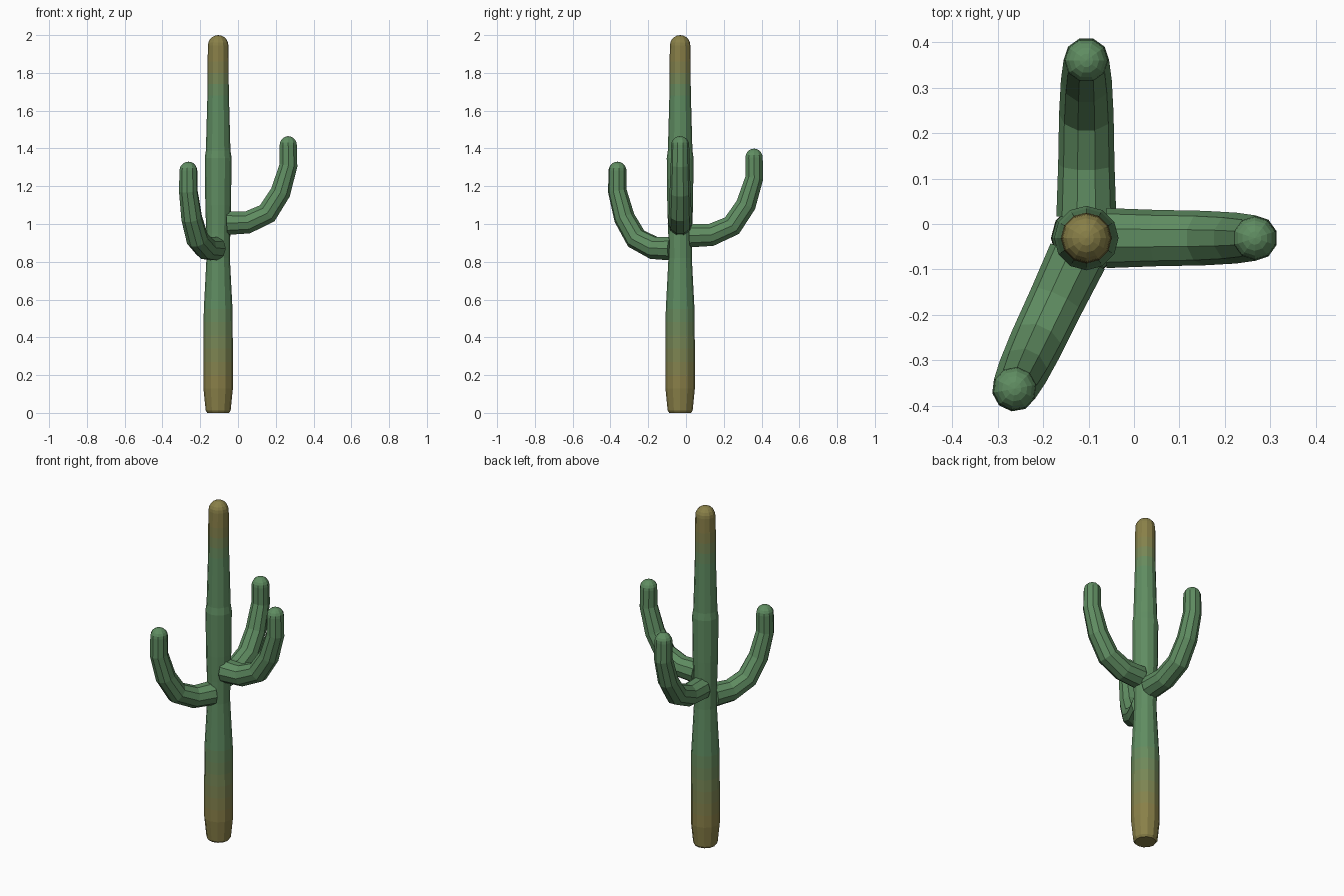
import bpy, bmesh
from math import sin, cos, pi, atan2
from mathutils import Vector

if "Cube" in bpy.data.objects:
    bpy.data.objects.remove(bpy.data.objects["Cube"])

BASE = Vector((-0.105, -0.031, 0))   # trunk axis
GREEN = Vector((0.115, 0.265, 0.12))
OLIVE = Vector((0.25, 0.215, 0.065))

# Shades from green to dry olive
shades = []
for i in range(7):
    m = bpy.data.materials.new("cactus_shade_%d" % i)
    m.diffuse_color = (*GREEN.lerp(OLIVE, i / 6), 1)
    m.use_nodes = True
    m.node_tree.nodes["Principled BSDF"].inputs["Base Color"].default_value = m.diffuse_color
    shades.append(m)


def tube(name, path, angle, sides, dome, shade=None):
    """Sweep rings along (distance, height, radius) points in a vertical plane; round the end."""
    d = Vector((cos(angle), sin(angle), 0))
    side = Vector((-sin(angle), cos(angle), 0))
    pts = [(BASE + d * s + Vector((0, 0, z)), r) for s, z, r in path]
    rings = []
    for i, (p, r) in enumerate(pts):
        t = (pts[min(i + 1, len(pts) - 1)][0] - pts[max(i - 1, 0)][0]).normalized()
        rings.append((p, r, t))
    # Hemispherical end
    p, r, t = rings.pop()
    t = Vector((0, 0, 1))
    for k in range(5):
        a = k * pi / 2 / 5
        rings.append((p + t * dome * sin(a), r * cos(a), t))
    bm = bmesh.new()
    loops = []
    for q, rad, tan in rings:
        up = side.cross(tan)
        loops.append([bm.verts.new(q + side * rad * cos(2 * pi * j / sides)
                                   + up * rad * sin(2 * pi * j / sides)) for j in range(sides)])
    for a, b in zip(loops, loops[1:]):
        for j in range(sides):
            k = (j + 1) % sides
            bm.faces.new((a[j], a[k], b[k], b[j]))
    bm.faces.new(loops[0])
    tip = bm.verts.new(p + t * dome)
    for j in range(sides):
        bm.faces.new((loops[-1][j], loops[-1][(j + 1) % sides], tip))
    bmesh.ops.recalc_face_normals(bm, faces=bm.faces)
    me = bpy.data.meshes.new(name)
    for m in shades:
        me.materials.append(m)
    if shade:
        for f in bm.faces:
            f.material_index = shade(f.calc_center_median().z)
    bm.to_mesh(me)
    bm.free()
    ob = bpy.data.objects.new(name, me)
    bpy.context.collection.objects.link(ob)
    return ob


# Trunk: waisted column, dry at the foot and the tip
def dryness(z):
    low = (0.58 - z) / 0.38
    high = (z - 1.66) / 0.2
    return round(6 * max(0, min(1, max(low, high))))


profile = [(0, 0.058), (0.012, 0.066), (0.13, 0.078), (0.2, 0.078), (0.27, 0.078),
           (0.34, 0.078), (0.41, 0.077), (0.48, 0.077), (0.55, 0.076), (0.7, 0.068),
           (0.82, 0.062), (0.95, 0.063), (1.1, 0.068), (1.35, 0.071), (1.39, 0.065),
           (1.68, 0.057), (1.74, 0.056), (1.8, 0.056), (1.86, 0.056), (1.945, 0.054)]
tube("trunk", [(0, z, r) for z, r in profile], 0, 12, 0.055, dryness)

# Arms: one upward curve, turned, lowered and slightly stretched for each
curve = [(0.045, 1.005, 0.066), (0.155, 1.008, 0.062), (0.26, 1.057, 0.06),
         (0.33, 1.167, 0.056), (0.372, 1.31, 0.05), (0.371, 1.417, 0.048)]
for name, angle, drop, stretch in (("right_arm", 0, 0, 1.0),
                                   ("back_arm", pi / 2, 0.066, 1.055),
                                   ("front_left_arm", atan2(-0.33, -0.157), 0.135, 0.99)):
    tube(name, [(s * stretch, z - drop, r) for s, z, r in curve], angle, 10, 0.048)
